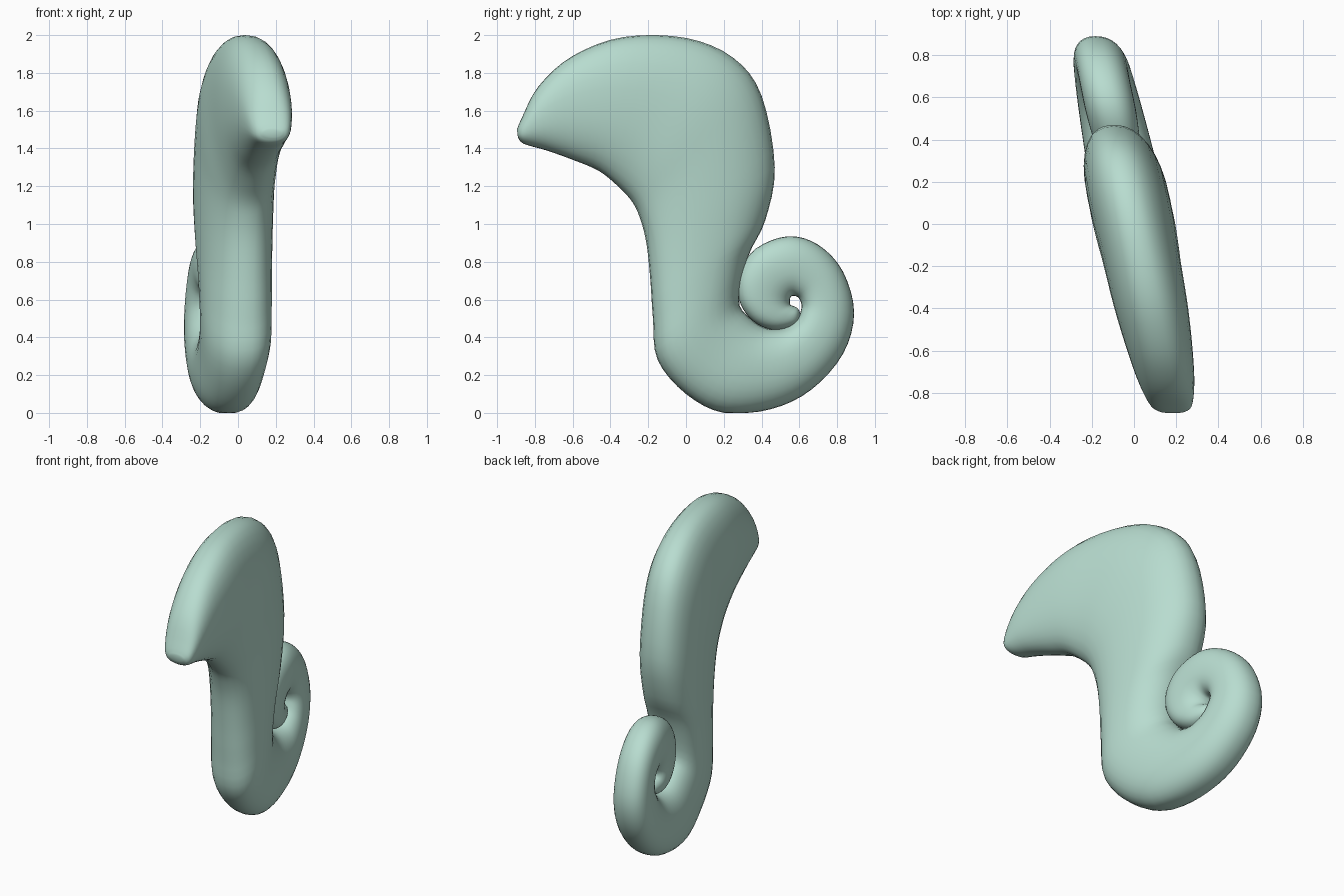
import bpy
import bmesh
import math
from mathutils import Vector

if "Cube" in bpy.data.objects:
    bpy.data.objects.remove(bpy.data.objects["Cube"])

# Ribs across the flat curled body: (belly y, belly z, back y, back z, half thickness)
HEAD_AND_BODY = [
    (-.89, 1.46, -.895, 1.50, .05), (-.86, 1.425, -.87, 1.56, .095),
    (-.74, 1.39, -.78, 1.73, .13), (-.60, 1.34, -.60, 1.89, .155),
    (-.46, 1.28, -.33, 1.99, .175), (-.35, 1.19, 0, 1.985, .185),
    (-.28, 1.11, .25, 1.88, .195), (-.24, 1.02, .40, 1.68, .195),
    (-.21, .90, .47, 1.30, .195), (-.19, .72, .42, 1.02, .19),
    (-.175, .50, .33, .83, .185), (-.15, .28, .28, .60, .18),
]
TAIL = [
    (0, .10, .33, .51, .17), (.20, 0, .42, .45, .165), (.45, .02, .52, .45, .155),
    (.66, .12, .59, .50, .145), (.83, .31, .61, .55, .135), (.89, .53, .61, .58, .125),
    (.83, .75, .595, .61, .12), (.70, .89, .57, .62, .12), (.54, .935, .555, .615, .12),
    (.37, .87, .55, .60, .115), (.28, .74, .55, .59, .11), (.28, .60, .55, .58, .105),
    (.35, .49, .555, .57, .10), (.46, .44, .57, .565, .09), (.57, .46, .59, .555, .07),
    (.61, .51, .60, .54, .03),
]
LEAN = -0.205   # the body plane is turned slightly about z
SIDES, STEPS = 32, 4


def smooth_ribs(ribs):
    """Catmull-Rom interpolation between ribs."""
    pts = [Vector(r) for r in ribs]
    out = []
    for i in range(len(pts) - 1):
        a, b, c, d = pts[max(i - 1, 0)], pts[i], pts[i + 1], pts[min(i + 2, len(pts) - 1)]
        for k in range(STEPS):
            t = k / STEPS
            out.append(0.5 * (2 * b + (c - a) * t + (2 * a - 5 * b + 4 * c - d) * t ** 2
                              + (3 * b - a - 3 * c + d) * t ** 3))
    return out + [pts[-1]]


def rounded(v, power=0.88):
    return math.copysign(abs(v) ** power, v)


# Curled body: rounded cross-section lofted through all ribs
bm = bmesh.new()
rings = []
for y0, z0, y1, z1, half in smooth_ribs(HEAD_AND_BODY + TAIL):
    ring = []
    for s in range(SIDES):
        ang = 2 * math.pi * s / SIDES
        u = 0.5 + 0.5 * rounded(math.cos(ang))
        y, z = y0 + (y1 - y0) * u, z0 + (z1 - z0) * u
        ring.append(bm.verts.new((LEAN * y + half * rounded(math.sin(ang)), y, max(z, 0))))
    rings.append(ring)
for r0, r1 in zip(rings, rings[1:]):
    for s in range(SIDES):
        n = (s + 1) % SIDES
        bm.faces.new((r0[s], r0[n], r1[n], r1[s]))
bm.faces.new(rings[0][::-1])
bm.faces.new(rings[-1])
bmesh.ops.recalc_face_normals(bm, faces=bm.faces)
mesh = bpy.data.meshes.new("curled_body")
bm.to_mesh(mesh)
bm.free()
body = bpy.data.objects.new("curled_body", mesh)
bpy.context.collection.objects.link(body)

# Soft green finish
mat = bpy.data.materials.new("soft_green")
mat.diffuse_color = (0.48, 0.72, 0.63, 1)
mat.use_nodes = True
mat.node_tree.nodes["Principled BSDF"].inputs["Base Color"].default_value = mat.diffuse_color
mesh.materials.append(mat)
mesh.shade_smooth()
